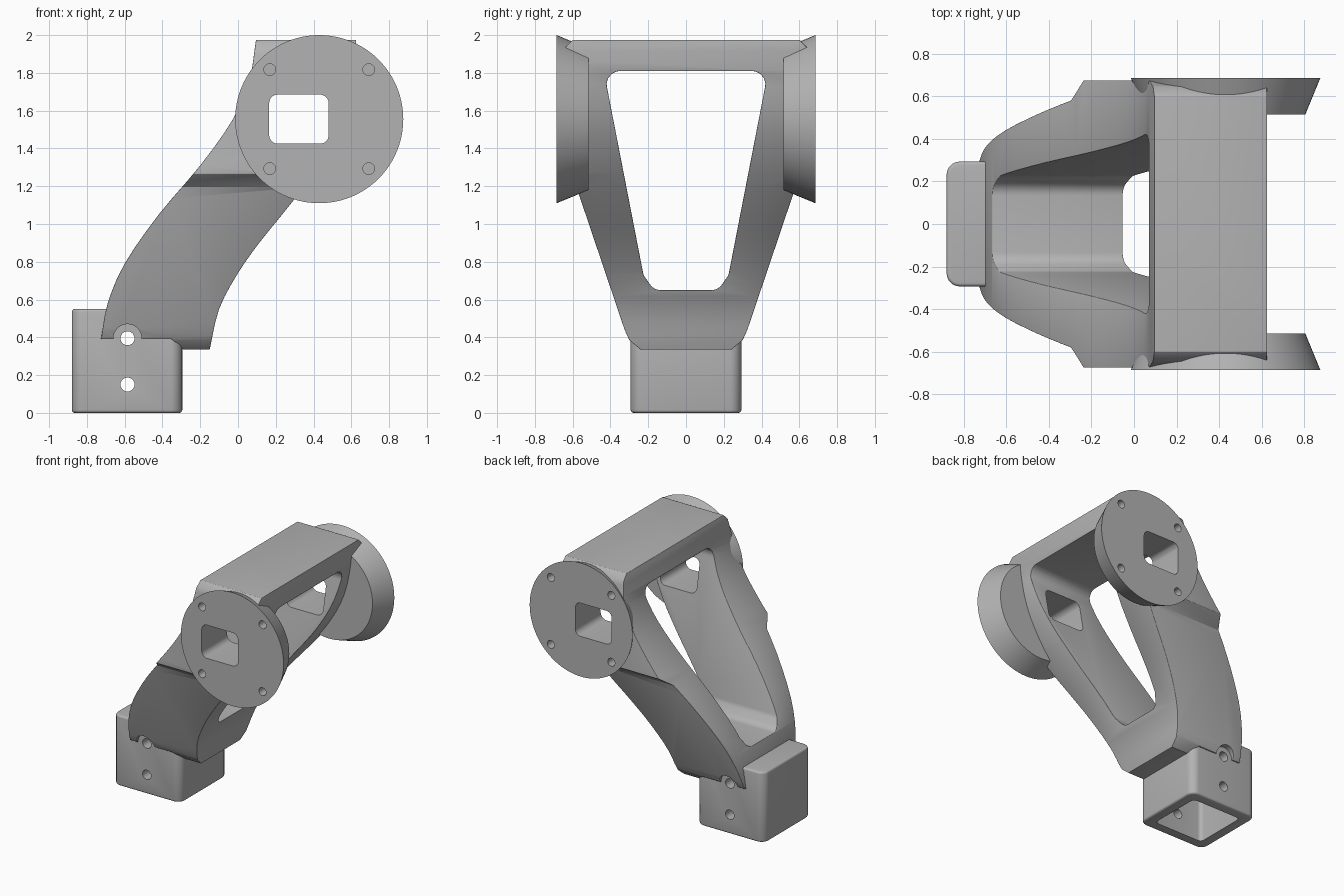
import bpy, bmesh, math
from mathutils import Vector, Matrix

if "Cube" in bpy.data.objects:
    bpy.data.objects.remove(bpy.data.objects["Cube"], do_unlink=True)

grey = bpy.data.materials.new("machined grey")
grey.use_nodes = True
grey.diffuse_color = (0.45, 0.45, 0.45, 1)
grey.node_tree.nodes["Principled BSDF"].inputs["Base Color"].default_value = grey.diffuse_color

# Maps from profile (u, v, depth) to space
AXES = {"x": lambda u, v, d: (d, u, v),
        "y": lambda u, v, d: (u, d, v),
        "z": lambda u, v, d: (u, v, d)}


def make(name, bm):
    bmesh.ops.recalc_face_normals(bm, faces=bm.faces)
    me = bpy.data.meshes.new(name)
    bm.to_mesh(me)
    bm.free()
    me.materials.append(grey)
    ob = bpy.data.objects.new(name, me)
    bpy.context.collection.objects.link(ob)
    return ob


def prism(name, pts, axis, a, b, end_pts=None):
    """Solid between a profile at depth a and the same (or another) at depth b."""
    bm = bmesh.new()
    put = AXES[axis]
    lo = [bm.verts.new(put(u, v, a)) for u, v in pts]
    hi = [bm.verts.new(put(u, v, b)) for u, v in (end_pts or pts)]
    bm.faces.new(lo)
    bm.faces.new(hi)
    for i in range(len(pts)):
        j = (i + 1) % len(pts)
        bm.faces.new((lo[i], lo[j], hi[j], hi[i]))
    return make(name, bm)


def circle(u, v, r, n=32):
    return [(u + r * math.cos(math.tau * i / n), v + r * math.sin(math.tau * i / n))
            for i in range(n)]


def rounded(pts, r, n=5):
    """Polygon with every corner filleted."""
    out = []
    for i, p in enumerate(pts):
        p, q, s = Vector(p), Vector(pts[i - 1]), Vector(pts[(i + 1) % len(pts)])
        d1, d2 = (q - p).normalized(), (s - p).normalized()
        half = d1.angle(d2) / 2
        t = min(r / math.tan(half), 0.45 * min((q - p).length, (s - p).length))
        a, b = p + d1 * t, p + d2 * t
        c = p + (d1 + d2).normalized() * (t / math.cos(half))
        rad = (a - c).length
        for k in range(n + 1):
            m = (a - c).lerp(b - c, k / n).normalized()
            out.append(tuple(c + m * rad))
    return out


def rect(x0, x1, y0, y1, r):
    return rounded([(x0, y0), (x1, y0), (x1, y1), (x0, y1)], r)


def spline(pts, n=3):
    """Smooth curve through the points."""
    p = [Vector(q) for q in pts]
    p = [2 * p[0] - p[1]] + p + [2 * p[-1] - p[-2]]
    out = []
    for a, b, c, d in zip(p, p[1:], p[2:], p[3:]):
        for k in range(n):
            t = k / n
            out.append(tuple(0.5 * (2 * b + (c - a) * t + (2 * a - 5 * b + 4 * c - d) * t * t
                                    + (3 * b - a - 3 * c + d) * t ** 3)))
    return out + [tuple(p[-2])]


def apply(ob, mod):
    bpy.context.view_layer.objects.active = ob
    bpy.ops.object.modifier_apply(modifier=mod.name)


def boolean(ob, cutter, op="DIFFERENCE", keep=False):
    m = ob.modifiers.new("cut", "BOOLEAN")
    m.operation, m.solver, m.object = op, "EXACT", cutter
    apply(ob, m)
    if not keep:
        bpy.data.objects.remove(cutter, do_unlink=True)


def bevel(ob, width, angle):
    m = ob.modifiers.new("fillet", "BEVEL")
    m.width, m.segments = width, 3
    m.limit_method, m.angle_limit = "ANGLE", math.radians(angle)
    apply(ob, m)


# Yoke: sweeping side profile crossed with the flared end profile
front_edge = spline([(-0.725, 0.39), (-0.69, 0.58), (-0.6, 0.79), (-0.42, 1.05),
                     (-0.2, 1.31), (-0.03, 1.55), (0.06, 1.76), (0.095, 1.975)])
back_edge = spline([(0.625, 1.975), (0.615, 1.8), (0.56, 1.56), (0.45, 1.34), (0.29, 1.12),
                    (0.12, 0.91), (0, 0.74), (-0.1, 0.55), (-0.15, 0.335)])
side = front_edge + back_edge + [(-0.29, 0.335), (-0.35, 0.39)]
yoke = prism("yoke", side, "y", -0.8, 0.8)

half = [(0.24, 0.335), (0.3, 0.385), (0.325, 0.44), (0.58, 1.195), (0.675, 1.265),
        (0.675, 1.8), (0.645, 1.93), (0.6, 1.975)]
flare = half + [(-y, z) for y, z in reversed(half)]
boolean(yoke, prism("flare", flare, "x", -1, 1), "INTERSECT")

# Window between the two arms
win = [(0.17, 0.65), (0.225, 0.73), (0.435, 1.81)]
win += [(-y, z) for y, z in reversed(win)]
boolean(yoke, prism("window", rounded(win, 0.07), "x", -1, 1))
bevel(yoke, 0.022, 40)

# Socket: open-bottomed square tube
socket = prism("socket", rect(-0.88, -0.295, -0.293, 0.293, 0.06), "z", 0, 0.55)
bevel(socket, 0.015, 60)
cavity = prism("cavity", rect(-0.8, -0.375, -0.213, 0.213, 0.03), "z", -0.1, 0.5)
boolean(yoke, cavity, keep=True)
boolean(socket, cavity)

# Round relief on the yoke around the upper cross bolt
for s in (-1, 1):
    boolean(yoke, prism("relief", circle(-0.585, 0.395, 0.075), "y", s * 0.293, s * 0.6))

# Cross-bolt holes
for z in (0.15, 0.395):
    bolt = prism("bolt_hole", circle(-0.585, z, 0.037, 24), "y", -1, 1)
    boolean(yoke, bolt, keep=True)
    boolean(socket, bolt)

# Conical mounting flanges with blind screw holes
CX, CZ = 0.43, 1.555
flanges = []
for name, s in (("right_flange", -1), ("left_flange", 1)):
    f = prism(name, circle(CX, CZ, 0.445, 96), "y", s * 0.685, s * 0.515,
              circle(CX, CZ, 0.375, 96))
    for dx in (-0.262, 0.262):
        for dz in (-0.262, 0.262):
            boolean(f, prism("screw_hole", circle(CX + dx, CZ + dz, 0.031, 24),
                             "y", s * 0.8, s * 0.6))
            # clear the arm behind the screw hole
            boolean(yoke, prism("screw_clear", circle(CX + dx, CZ + dz, 0.031, 24),
                                "y", s * 0.8, s * 0.6))
    flanges.append(f)

# Square passage through flanges and arms
passage = prism("passage", rect(0.165, 0.48, 1.425, 1.685, 0.045), "y", -1, 1)
for ob in flanges + [yoke]:
    boolean(ob, passage, keep=True)
bpy.data.objects.remove(passage, do_unlink=True)

# Smooth shading with sharp creases
for ob in [yoke, socket] + flanges:
    bpy.ops.object.select_all(action="DESELECT")
    ob.select_set(True)
    bpy.context.view_layer.objects.active = ob
    bpy.ops.object.shade_smooth_by_angle(angle=math.radians(32))
